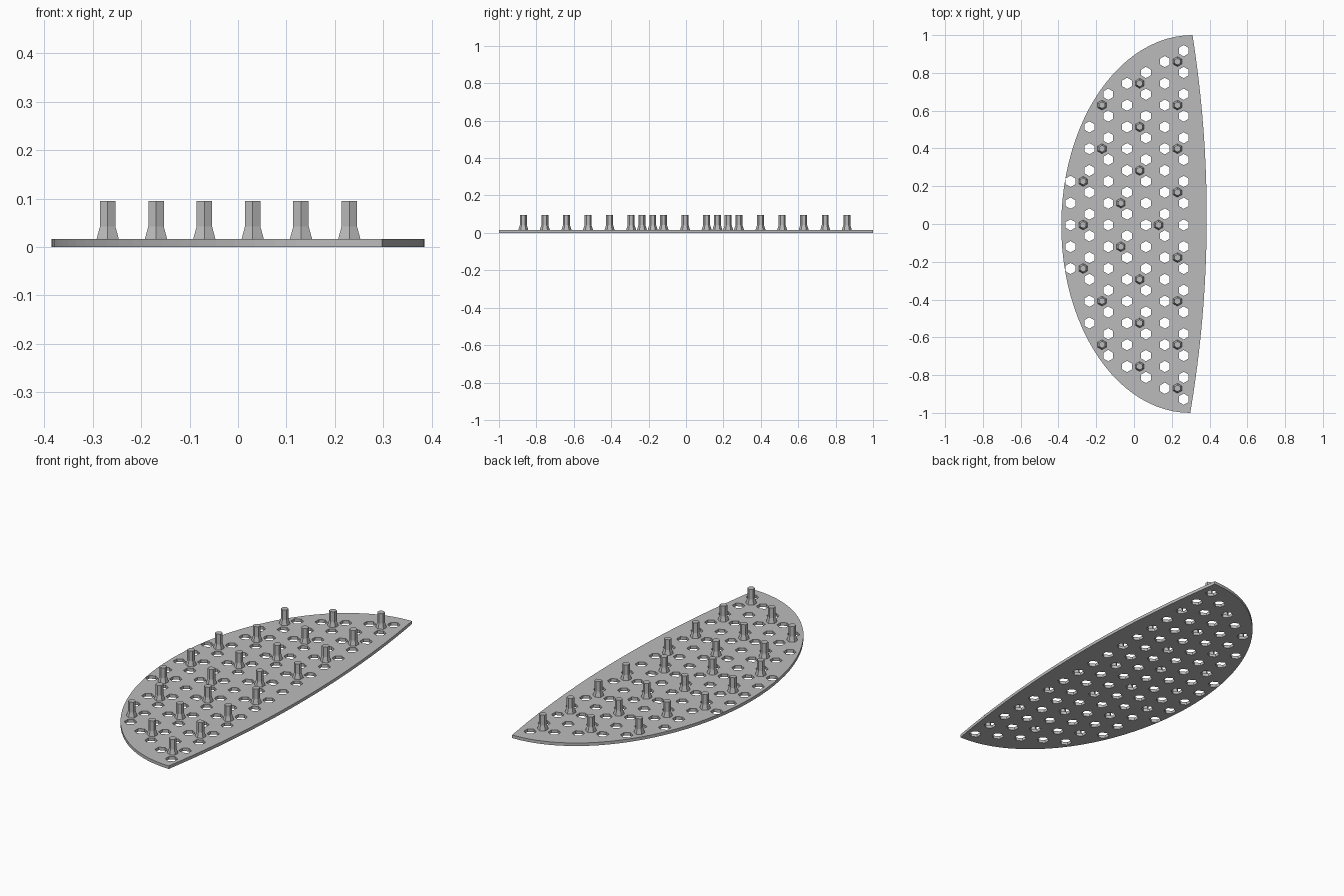
import bpy
import bmesh
from math import sin, cos, pi

cube = bpy.data.objects.get("Cube")
if cube:
    bpy.data.objects.remove(cube, do_unlink=True)

THICK = 0.016          # plate thickness
STEP = 0.1153          # spacing of the hole lattice
COL = STEP * 3 ** 0.5 / 2
MID_Y = -0.005         # lattice centre line

grey = bpy.data.materials.new("plain_grey")
grey.use_nodes = True
COLOR = (0.5, 0.5, 0.5, 1)
grey.diffuse_color = COLOR
grey.node_tree.nodes["Principled BSDF"].inputs["Base Color"].default_value = COLOR


def hexagon(x, y, r):
    """Hexagon with points towards +y and -y."""
    return [(x + r * sin(i * pi / 3), y + r * cos(i * pi / 3)) for i in range(6)]


def add_loop(curve, points):
    spline = curve.splines.new('POLY')
    spline.points.add(len(points) - 1)
    for p, (x, y) in zip(spline.points, points):
        p.co = (x, y, 0, 1)
    spline.use_cyclic_u = True
    spline.use_smooth = False


# Plate outline: half ellipse on one side, shallow arc on the other
def corner_x(y):
    return 0.304 + 0.006 * y


N = 48
outline = []
for i in range(N + 1):
    a = pi / 2 + pi * i / N
    y = sin(a)
    outline.append((corner_x(y) + (0.385 + 0.304) * cos(a), y))
for i in range(1, 24):
    y = -1 + i / 12
    outline.append((corner_x(y) + 0.081 * (1 - y * y), y))

curve = bpy.data.curves.new("plate_outline", 'CURVE')
curve.dimensions = '2D'
curve.fill_mode = 'BOTH'
curve.extrude = THICK / 2
add_loop(curve, outline)

# Hexagonal holes: reach of each column in lattice steps
for c, reach in enumerate((2, 4.5, 6, 6.5, 7, 7.5, 8)):
    x = 0.263 + (c - 6) * COL
    for i in range(int(2 * reach) + 1):
        add_loop(curve, hexagon(x, MID_Y + (i - reach) * STEP, 0.03))

source = bpy.data.objects.new("plate_source", curve)
bpy.context.collection.objects.link(source)
bpy.context.view_layer.update()
graph = bpy.context.evaluated_depsgraph_get()
mesh = bpy.data.meshes.new_from_object(source.evaluated_get(graph))
bpy.data.objects.remove(source, do_unlink=True)

bm = bmesh.new()
bm.from_mesh(mesh)
bmesh.ops.remove_doubles(bm, verts=bm.verts, dist=0.0001)
bmesh.ops.recalc_face_normals(bm, faces=bm.faces)
for v in bm.verts:
    v.co.z += THICK / 2
for f in bm.faces:
    f.smooth = False
bm.to_mesh(mesh)
bm.free()
mesh.materials.clear()
mesh.materials.append(grey)
plate = bpy.data.objects.new("perforated_plate", mesh)
bpy.context.collection.objects.link(plate)

# Hexagonal peg with a flared foot
bm = bmesh.new()
rings = [[bm.verts.new((x, y, z)) for x, y in hexagon(0, 0, r)]
         for r, z in ((0.027, THICK - 0.002), (0.0255, 0.02), (0.0185, 0.042), (0.0185, 0.095))]
for low, high in zip(rings, rings[1:]):
    for i in range(6):
        j = (i + 1) % 6
        bm.faces.new((low[i], low[j], high[j], high[i]))
bm.faces.new(rings[0])
bm.faces.new(rings[-1])
bmesh.ops.recalc_face_normals(bm, faces=bm.faces)
peg_mesh = bpy.data.meshes.new("peg")
bm.to_mesh(peg_mesh)
bm.free()
peg_mesh.materials.append(grey)

# Peg rows: column number -> lattice steps from the centre line, mirrored
peg_rows = {
    0: (0, 2),
    1: (3.5, 5.5),
    2: (1,),
    3: (2.5, 4.5, 6.5),
    4: (0,),
    5: (1.5, 3.5, 5.5, 7.5),
}
for c, rows in peg_rows.items():
    for k in rows:
        for side in ((1, -1) if k else (1,)):
            peg = bpy.data.objects.new("peg", peg_mesh)
            peg.location = (0.23 + (c - 5) * COL, MID_Y + side * k * STEP, 0)
            bpy.context.collection.objects.link(peg)
